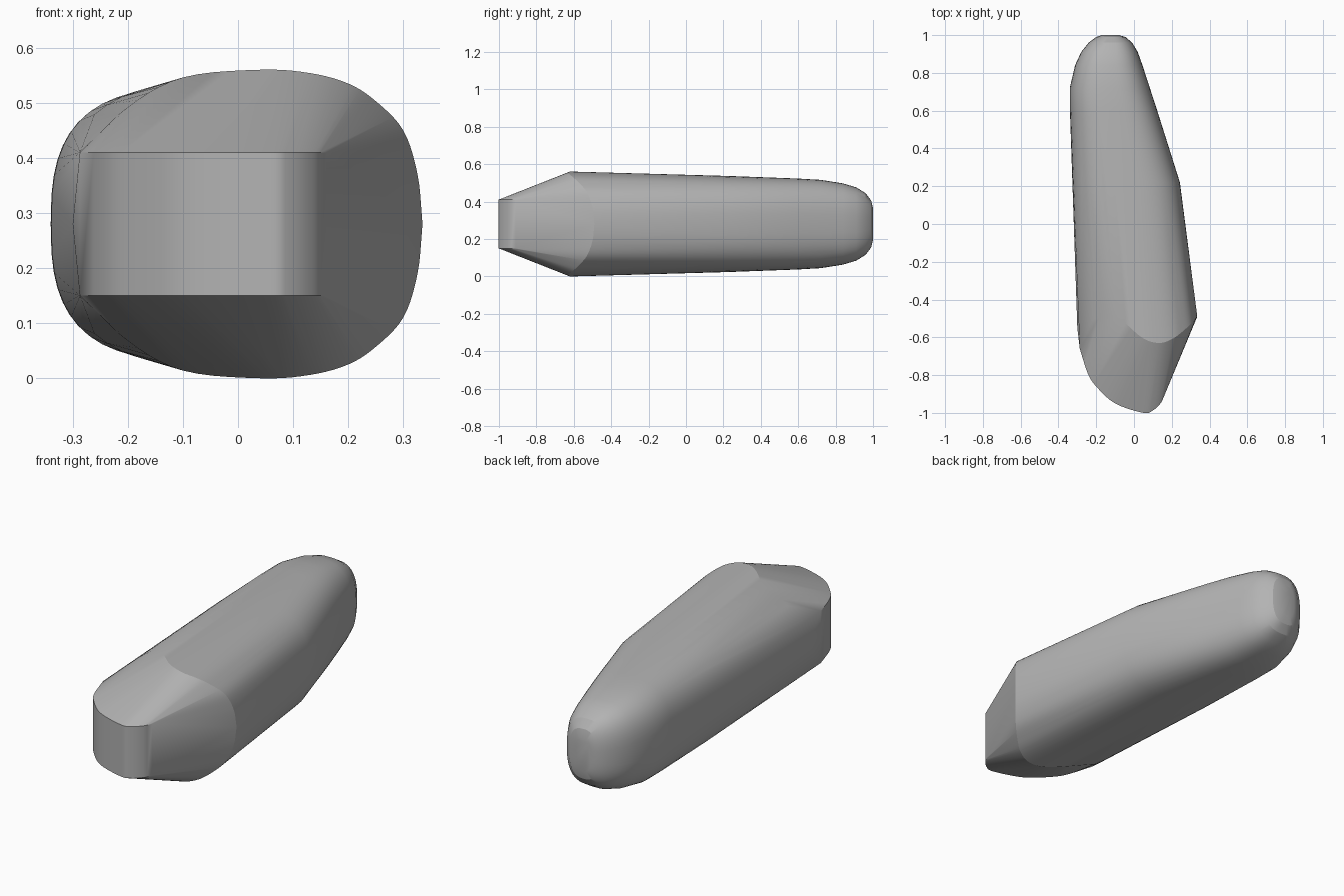
import bpy, bmesh, math
from mathutils import Vector

cube = bpy.data.objects.get("Cube")
if cube:
    bpy.data.objects.remove(cube, do_unlink=True)

MID = 0.28  # height of the horizontal symmetry plane

grey = bpy.data.materials.new("plain_grey")
grey.use_nodes = True
colour = (0.45, 0.45, 0.45, 1)
grey.diffuse_color = colour
grey.node_tree.nodes["Principled BSDF"].inputs["Base Color"].default_value = colour


def spline(points, steps=5):
    """Smooth Catmull-Rom curve through the points."""
    p = [Vector(q) for q in points]
    p = [p[0] * 2 - p[1]] + p + [p[-1] * 2 - p[-2]]
    out = []
    for a, b, c, d in zip(p, p[1:], p[2:], p[3:]):
        for i in range(steps):
            t = i / steps
            out.append(0.5 * (2 * b + (c - a) * t + (2 * a - 5 * b + 4 * c - d) * t ** 2
                              + (3 * b - a - 3 * c + d) * t ** 3))
    return out + [p[-2]]


def rounded_section(y, left, right, half_height, power=2.7, count=48):
    """Superellipse cross-section across the body."""
    for i in range(count):
        a = math.tau * i / count
        c, s = math.cos(a), math.sin(a)
        x = (left + right) / 2 + (right - left) / 2 * math.copysign(abs(c) ** (2 / power), c)
        z = half_height * math.copysign(abs(s) ** (2 / power), s)
        yield Vector((x, y, z))


# Slanted shoulder ridge: x, y, offset from the middle height
shoulder = spline([(.335, -.49, 0), (.326, -.5, .09), (.3, -.53, .17), (.25, -.575, .223),
                   (.2, -.61, .255), (.13, -.63, .274), (.04, -.6, .28), (-.1, -.485, .266),
                   (-.2, -.5, .212), (-.275, -.52, .13), (-.3, -.55, 0)])

# Blunt vertical nose outline
nose = spline([(-.287, -.66, .13), (-.245, -.79, .13), (-.2, -.86, .13), (-.1, -.95, .13),
               (.05, -1, .13), (.1, -.987, .13), (.14, -.95, .13), (.16, -.91, .13)])

points = [Vector((p.x, p.y, side * p.z)) for p in shoulder + nose for side in (1, -1)]

# Tapering body and rounded tail
for section in [(.22, -.325, .243, .257), (.6, -.339, .123, .243), (.72, -.34, .083, .236),
                (.84, -.312, .045, .217), (.91, -.28, .02, .196), (.96, -.24, -.01, .165),
                (.99, -.2, -.045, .125), (1, -.17, -.08, .085)]:
    points.extend(rounded_section(*section))

# Wrap the sections in one convex skin
bm = bmesh.new()
for p in points:
    bm.verts.new((p.x, p.y, p.z + MID))
bmesh.ops.remove_doubles(bm, verts=bm.verts, dist=0.0005)
hull = bmesh.ops.convex_hull(bm, input=bm.verts)
unused = {g for g in hull["geom_interior"] + hull["geom_unused"] if isinstance(g, bmesh.types.BMVert)}
bmesh.ops.delete(bm, geom=list(unused), context="VERTS")
bmesh.ops.recalc_face_normals(bm, faces=bm.faces)

mesh = bpy.data.meshes.new("tapered_body")
bm.to_mesh(mesh)
bm.free()
mesh.materials.append(grey)
body = bpy.data.objects.new("tapered_body", mesh)
bpy.context.collection.objects.link(body)

bpy.context.view_layer.objects.active = body
body.select_set(True)
bpy.ops.object.shade_smooth_by_angle(angle=math.radians(20))
